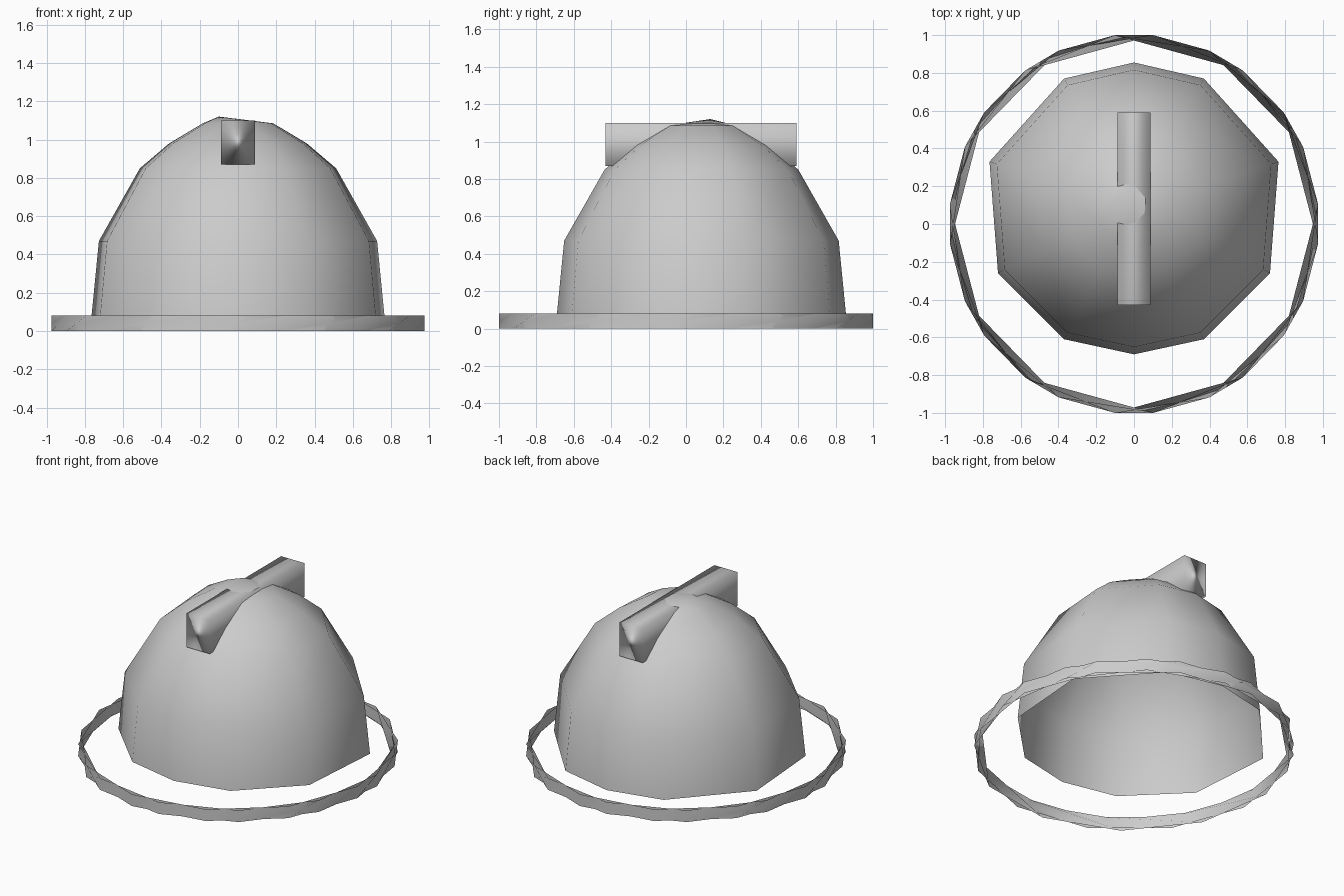
import bpy
from math import cos, sin, radians

cube = bpy.data.objects.get("Cube")
if cube:
    bpy.data.objects.remove(cube)

grey = bpy.data.materials.new("light grey")
grey.diffuse_color = (0.6, 0.6, 0.6, 1)
grey.use_nodes = True
grey.node_tree.nodes["Principled BSDF"].inputs["Base Color"].default_value = (0.6, 0.6, 0.6, 1)


def build(name, verts, faces):
    mesh = bpy.data.meshes.new(name)
    mesh.from_pydata(verts, [], faces)
    mesh.materials.append(grey)
    mesh.shade_smooth()
    mesh.update()
    obj = bpy.data.objects.new(name, mesh)
    bpy.context.collection.objects.link(obj)
    return obj


def bridge(a, b, n):
    """Quads joining two loops of n vertices that start at a and b."""
    return [(a + i, a + (i + 1) % n, b + (i + 1) % n, b + i) for i in range(n)]


# Helmet shell: a ten-sided outline shrinking towards the crown
CENTRE_Y = 0.083
half = [(0.37, -0.61), (0.72, -0.26), (0.765, 0.33), (0.37, 0.77)]
outline = [(0, -0.69)] + half + [(0, 0.855)] + [(-x, y) for x, y in reversed(half)]
levels = [(0.08, 1), (0.47, 0.95), (0.85, 0.67), (0.98, 0.47), (1.085, 0.24)]
verts = [(x * s, CENTRE_Y + (y - CENTRE_Y) * s, z) for z, s in levels for x, y in outline]
n = len(outline)
faces = []
for k in range(len(levels) - 1):
    faces += bridge(k * n, (k + 1) * n, n)
verts.append((-0.1, 0.13, 1.12))
last = (len(levels) - 1) * n
faces += [(last + i, last + (i + 1) % n, len(verts) - 1) for i in range(n)]
build("helmet_shell", verts, faces)

# Crest bar running front to back over the crown
bpy.ops.mesh.primitive_cube_add(size=1, location=(0, 0.08, 0.985))
bar = bpy.context.object
bar.name = "crest_bar"
bar.scale = (0.175, 1.02, 0.23)
bar.data.materials.append(grey)
bar.data.shade_smooth()

# Brim ring: two thin twelve-sided bands twisted in opposite directions
SIDES = 12
verts, faces = [], []
for twist in (6, -6):
    start = len(verts)
    for z, turn in ((0, -twist), (0.08, twist)):
        for i in range(SIDES):
            a = radians(i * 360 / SIDES + turn)
            verts.append((0.98 * cos(a), 1.005 * sin(a), z))
    faces += bridge(start, start + SIDES, SIDES)
build("brim_ring", verts, faces)
